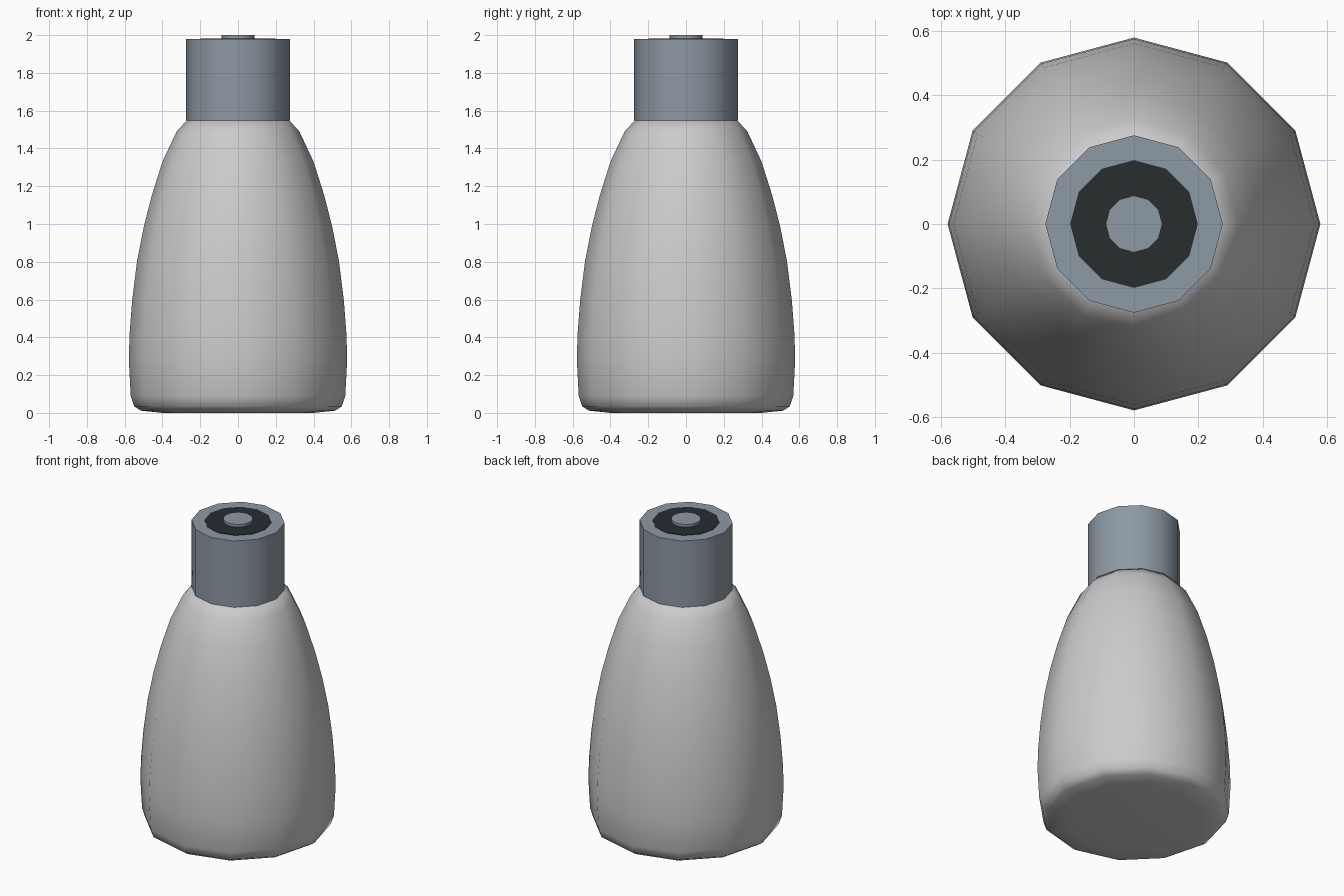
import bpy, bmesh, math

if "Cube" in bpy.data.objects:
    bpy.data.objects.remove(bpy.data.objects["Cube"])

SIDES = 12

def material(name, rgb):
    m = bpy.data.materials.new(name)
    m.diffuse_color = (*rgb, 1)
    m.use_nodes = True
    m.node_tree.nodes["Principled BSDF"].inputs["Base Color"].default_value = m.diffuse_color
    return m

def lathe(name, profile, mat=None, angle=40):
    """Spin an (r, z) profile into a closed 12-sided solid."""
    bm = bmesh.new()
    rings = [[bm.verts.new((r * math.cos(math.tau * i / SIDES),
                            r * math.sin(math.tau * i / SIDES), z))
              for i in range(SIDES)] for r, z in profile]
    for a, b in zip(rings, rings[1:]):
        for i in range(SIDES):
            j = (i + 1) % SIDES
            bm.faces.new((a[i], a[j], b[j], b[i]))
    bm.faces.new(rings[0][::-1])
    bm.faces.new(rings[-1])
    me = bpy.data.meshes.new(name)
    bm.to_mesh(me)
    bm.free()
    ob = bpy.data.objects.new(name, me)
    bpy.context.collection.objects.link(ob)
    if mat:
        me.materials.append(mat)
    bpy.ops.object.select_all(action='DESELECT')
    ob.select_set(True)
    bpy.context.view_layer.objects.active = ob
    bpy.ops.object.shade_smooth_by_angle(angle=math.radians(angle))
    return ob

metal = material("cap_blue_grey", (0.27, 0.32, 0.37))
dark = material("dark_insert", (0.02, 0.026, 0.028))

# Tapered bottle body with rounded base and shoulder
lathe("bottle_body", [(0.40, 0.0), (0.515, 0.012), (0.55, 0.035), (0.568, 0.09),
                      (0.578, 0.28), (0.574, 0.42), (0.56, 0.60), (0.535, 0.80),
                      (0.50, 0.98), (0.457, 1.15), (0.40, 1.33), (0.325, 1.49),
                      (0.27, 1.55)], angle=60)
# Screw cap, dark inset disc and centre button
lathe("cap", [(0.275, 1.548), (0.275, 1.98)], metal)
lathe("cap_insert", [(0.198, 1.95), (0.198, 1.983)], dark)
lathe("cap_button", [(0.088, 1.96), (0.088, 2.0)], metal)
